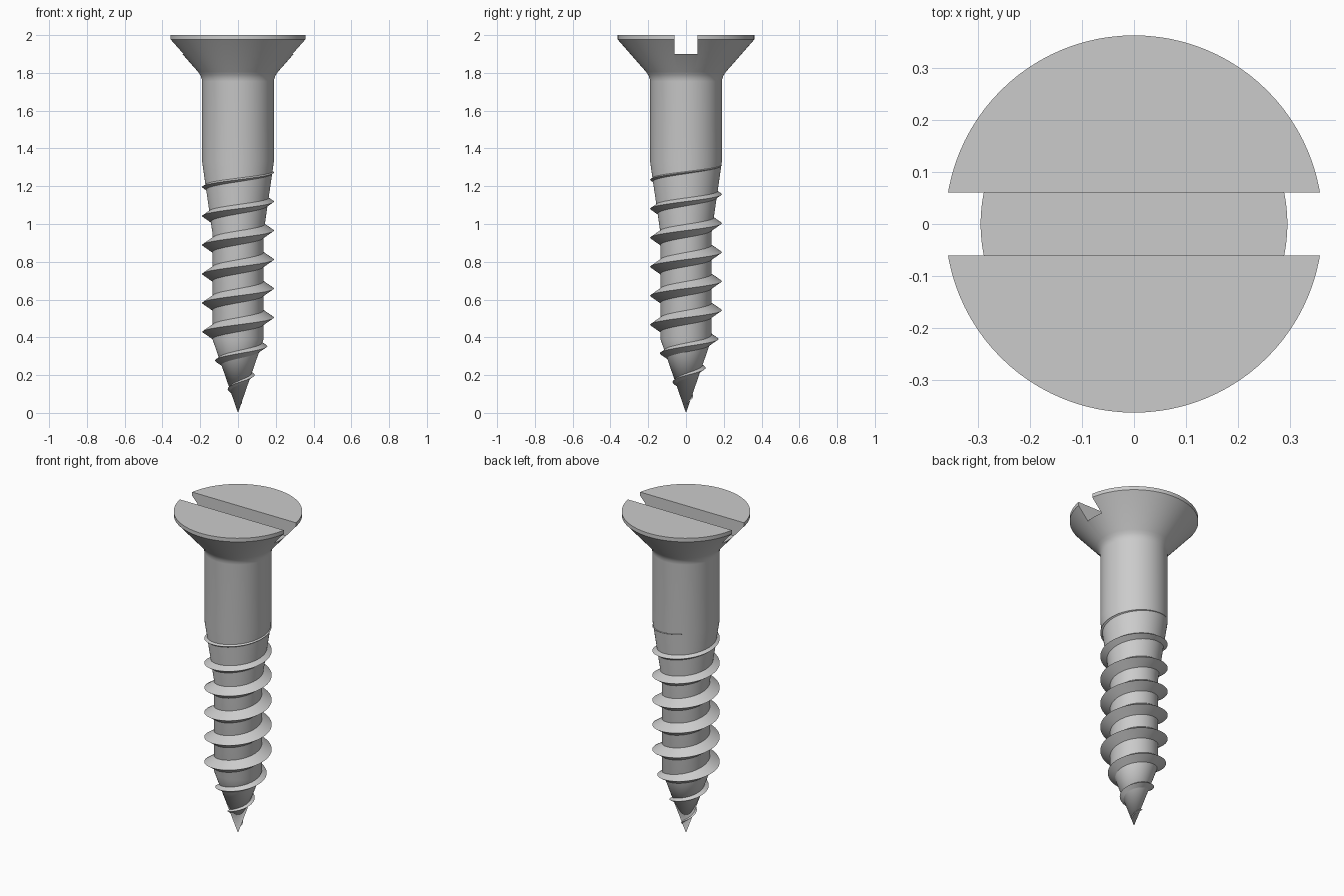
import bpy, bmesh
from math import cos, sin, pi, radians

if "Cube" in bpy.data.objects:
    bpy.data.objects.remove(bpy.data.objects["Cube"])

SEG = 96
PITCH = 0.1535


def make_object(name, bm):
    bmesh.ops.recalc_face_normals(bm, faces=bm.faces[:])
    mesh = bpy.data.meshes.new(name)
    bm.to_mesh(mesh)
    bm.free()
    ob = bpy.data.objects.new(name, mesh)
    bpy.context.collection.objects.link(ob)
    return ob


def activate(ob):
    bpy.ops.object.select_all(action='DESELECT')
    ob.select_set(True)
    bpy.context.view_layer.objects.active = ob


def core_radius(z):
    if z < 0.39:
        return 0.135 * z / 0.39
    return 0.135 + 0.055 * min(1, max(0, (z - 0.95) / 0.38))


# Screw body: point, threaded core, shank and countersunk head
profile = [(0, 0), (0.135, 0.39), (0.135, 0.95), (0.19, 1.33), (0.19, 1.755),
           (0.193, 1.773), (0.2, 1.789), (0.212, 1.806),
           (0.362, 1.977), (0.362, 2.0), (0, 2.0)]
bm = bmesh.new()
verts = [bm.verts.new((r, 0, z)) for r, z in profile]
edges = [bm.edges.new(p) for p in zip(verts, verts[1:])]
bmesh.ops.spin(bm, geom=verts + edges, cent=(0, 0, 0), axis=(0, 0, 1),
               angle=2 * pi, steps=SEG, use_duplicate=False)
bmesh.ops.remove_doubles(bm, verts=bm.verts[:], dist=1e-5)
body = make_object("screw_body", bm)

# Straight driver slot across the head
bm = bmesh.new()
bmesh.ops.create_cube(bm, size=1)
bmesh.ops.scale(bm, vec=(1, 0.12, 0.2), verts=bm.verts[:])
bmesh.ops.translate(bm, vec=(0, 0, 2.0), verts=bm.verts[:])
cutter = make_object("slot_cutter", bm)
cutter.hide_render = True
activate(body)
cut = body.modifiers.new("slot", 'BOOLEAN')
cut.operation = 'DIFFERENCE'
cut.solver = 'EXACT'
cut.object = cutter
bpy.ops.object.modifier_apply(modifier=cut.name)
bpy.data.objects.remove(cutter)

# Helical thread: triangular section that fades at the point and the shank
bm = bmesh.new()
z_start, z_end, per_turn = 0.05, 1.325, 64
steps = int((z_end - z_start) / PITCH * per_turn)
rings = []
for i in range(steps + 1):
    z = z_start + (z_end - z_start) * i / steps
    a = 2 * pi * (z - 0.505) / PITCH
    core = core_radius(z)
    crest = min(0.19, 0.44 * z)
    sink = 0.12 * core
    root = core - sink
    half = 0.68 * (crest - root)
    rings.append([bm.verts.new((r * cos(a), r * sin(a), h)) for r, h in
                  ((root, z - half), (crest, z), (root, z + half))])
for p, q in zip(rings, rings[1:]):
    for j in range(3):
        k = (j + 1) % 3
        bm.faces.new((p[j], q[j], q[k], p[k]))
bm.faces.new(rings[0])
bm.faces.new(rings[-1])
thread = make_object("screw_thread", bm)

for ob in (body, thread):
    activate(ob)
    bpy.ops.object.shade_smooth_by_angle(angle=radians(30))
